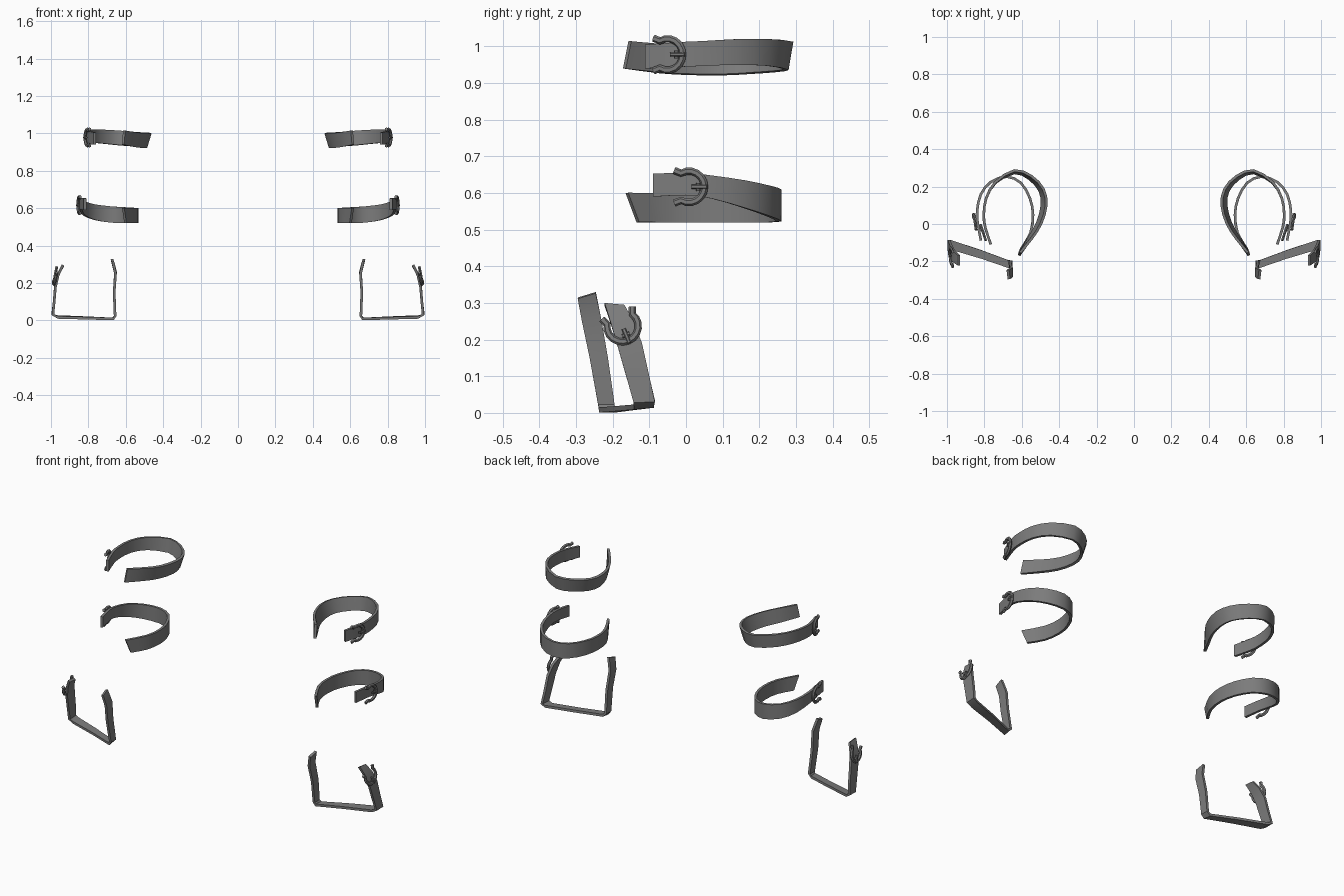
import bpy, bmesh, math
from mathutils import Vector as V

if "Cube" in bpy.data.objects:
    bpy.data.objects.remove(bpy.data.objects["Cube"])

leather = bpy.data.materials.new("dark_grey_leather")
leather.diffuse_color = (0.2, 0.2, 0.2, 1)
leather.use_nodes = True
leather.node_tree.nodes["Principled BSDF"].inputs["Base Color"].default_value = leather.diffuse_color
metal = bpy.data.materials.new("grey_metal")
metal.diffuse_color = (0.2, 0.2, 0.2, 1)
metal.use_nodes = True
metal.node_tree.nodes["Principled BSDF"].inputs["Base Color"].default_value = metal.diffuse_color


def loft(name, paths, mat):
    """Skin one or more lists of cross-sections, then mirror across x."""
    bm = bmesh.new()
    for rings in paths:
        vs = [[bm.verts.new(p) for p in r] for r in rings]
        n = len(vs[0])
        for a, b in zip(vs, vs[1:]):
            for i in range(n):
                j = (i + 1) % n
                bm.faces.new((a[i], a[j], b[j], b[i]))
        bm.faces.new(vs[0][::-1])
        bm.faces.new(vs[-1])
    bmesh.ops.recalc_face_normals(bm, faces=bm.faces)
    me = bpy.data.meshes.new(name)
    bm.to_mesh(me)
    bm.free()
    me.materials.append(mat)
    ob = bpy.data.objects.new(name, me)
    bpy.context.collection.objects.link(ob)
    ob.modifiers.new("mirror", "MIRROR").use_clip = False
    bpy.ops.object.select_all(action="DESELECT")
    ob.select_set(True)
    bpy.context.view_layer.objects.active = ob
    bpy.ops.object.shade_smooth_by_angle(angle=math.radians(35))


def smooth(pts, steps):
    """Catmull-Rom subdivision of a point list."""
    e = [2 * pts[0] - pts[1]] + pts + [2 * pts[-1] - pts[-2]]
    out = []
    for i in range(1, len(e) - 2):
        a, b, c, d = e[i - 1:i + 3]
        for k in range(steps):
            t = k / steps
            out.append(0.5 * (2 * b + (c - a) * t + (2 * a - 5 * b + 4 * c - d) * t * t
                              + (3 * b - a - 3 * c + d) * t ** 3))
    return out + [pts[-1]]


def strap(name, top, low, steps, thick=0.014):
    """Flat band between two edge lines, thickened inward."""
    top, low = smooth(top, steps), smooth(low, steps)
    mid = [(a + b) / 2 for a, b in zip(top, low)]
    rings = []
    for i, (a, b) in enumerate(zip(top, low)):
        t = mid[min(i + 1, len(mid) - 1)] - mid[max(i - 1, 0)]
        n = t.cross(a - b).normalized() * thick
        rings.append((a, b, b - n, a - n))
    loft(name, [rings], leather)


def tube(pts, r, n, flat=0.8, sides=6):
    """Sections of a slightly flattened tube lying in the plane with normal n."""
    rings = []
    for i, p in enumerate(pts):
        t = (pts[min(i + 1, len(pts) - 1)] - pts[max(i - 1, 0)]).normalized()
        s = n.cross(t)
        rings.append([p + s * r * math.cos(k * math.tau / sides)
                      + n * r * flat * math.sin(k * math.tau / sides) for k in range(sides)])
    return rings


def buckle(name, c, u, w):
    """Horseshoe buckle, open toward u, with curled ends and a prong."""
    c, u, w = V(c), V(u).normalized(), V(w)
    n = w.cross(u).normalized()
    w = u.cross(n)

    def at(deg, r):
        a = math.radians(deg)
        return c + (u * math.cos(a) + w * math.sin(a)) * r
    arc = [at(48, .060)] + [at(d, .043) for d in range(60, 301, 20)] + [at(312, .060)]
    prong = [c - u * .05 + n * .004, c - u * .03 + n * .008, c - u * .008 + n * .002]
    knob = [c - u * .026 - w * .011 + n * .004, c - u * .026 + w * .011 + n * .004]
    loft(name, [tube(arc, .010, n), tube(prong, .006, n), tube(knob, .006, n)], metal)


def edges(stations):
    """x, y, top z, lower-edge shift in x and y, bottom z."""
    return ([V((x, y, zt)) for x, y, zt, dx, dy, zb in stations],
            [V((x + dx, y + dy, zb)) for x, y, zt, dx, dy, zb in stations])


# upper strap
strap("upper_strap", *edges([
    (.772, -.112, 1.005, 0, 0, .94), (.802, -.02, 1.012, 0, 0, .944),
    (.810, .05, 1.015, 0, 0, .947), (.797, .14, 1.02, 0, 0, .95),
    (.745, .23, 1.02, 0, -.004, .947), (.64, .293, 1.013, 0, -.013, .936),
    (.545, .262, 1.005, .012, -.014, .93), (.478, .19, 1.0, .02, -.01, .925),
    (.462, .10, 1.0, .024, 0, .921), (.49, 0, 1.0, .02, .005, .922),
    (.54, -.08, 1.005, .014, .005, .927), (.603, -.157, 1.015, .006, -.015, .94)]), 2)
buckle("upper_buckle", (.805, -.05, .978), (-.3, -.95, 0), (0, 0, 1))

# middle strap
strap("middle_strap", *edges([
    (.825, -.09, .653, 0, 0, .59), (.842, 0, .655, 0, 0, .594),
    (.846, .07, .648, 0, 0, .585), (.826, .16, .635, 0, 0, .56),
    (.77, .23, .62, 0, 0, .537), (.68, .26, .61, 0, 0, .523),
    (.60, .225, .605, 0, 0, .52), (.55, .14, .602, 0, 0, .52),
    (.533, .05, .60, 0, 0, .52), (.547, -.05, .60, 0, 0, .52),
    (.608, -.165, .60, -.012, .03, .52)]), 2)
buckle("middle_buckle", (.850, .008, .617), (-.14, -.99, 0), (0, 0, 1))

# foot strap: back edge, then front edge, from the buckle end round under the foot
foot = [((.942, -.168, .295), (.942, -.222, .30)), ((.968, -.143, .25), (.968, -.205, .245)),
        ((.983, -.12, .19), (.983, -.186, .18)), ((.990, -.10, .10), (.990, -.163, .10)),
        ((.998, -.085, .03), (.996, -.143, .028)), ((.972, -.088, .014), (.962, -.142, .009)),
        ((.82, -.138, .008), (.81, -.187, .005)), ((.672, -.193, .001), (.665, -.237, .001)),
        ((.650, -.195, .022), (.650, -.240, .022)), ((.655, -.213, .15), (.655, -.263, .15)),
        ((.648, -.232, .26), (.648, -.284, .25)), ((.668, -.246, .33), (.662, -.295, .315))]
strap("foot_strap", [V(a) for a, b in foot], [V(b) for a, b in foot], 1)
buckle("foot_buckle", (.976, -.173, .236), (-.022, -.045, .11), (0, 1, .4))
